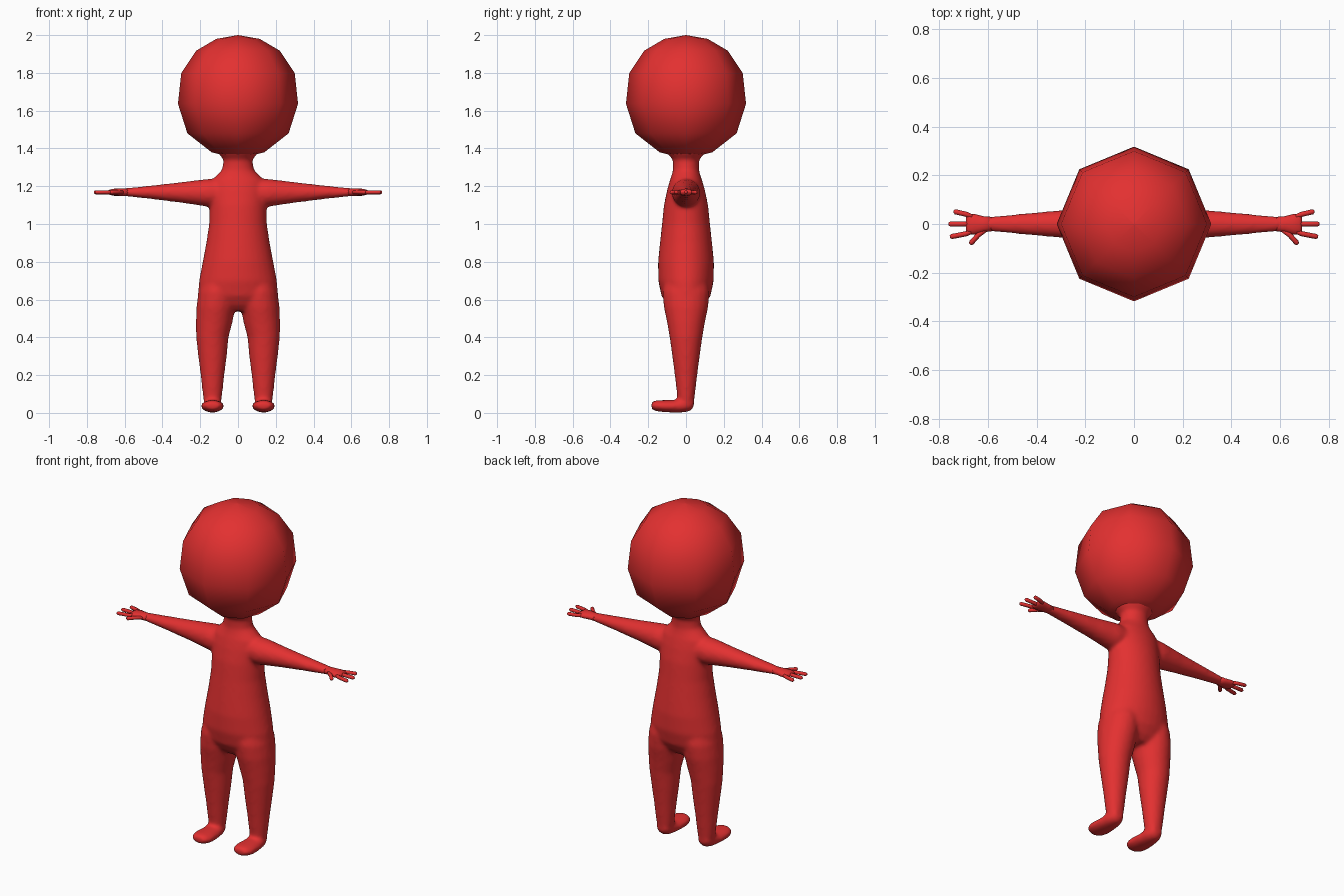
import bpy, bmesh, math
from mathutils import Vector

if "Cube" in bpy.data.objects:
    bpy.data.objects.remove(bpy.data.objects["Cube"])

red = bpy.data.materials.new("red")
red.diffuse_color = (0.77, 0.03, 0.03, 1)
red.use_nodes = True
red.node_tree.nodes["Principled BSDF"].inputs["Base Color"].default_value = red.diffuse_color


def loft(bm, axis, sections, sides=20, side=1):
    """Elliptical tube; each section is (x, y, z, half width, half height)."""
    rings = []
    for x, y, z, a, b in sections:
        ring = []
        for i in range(sides):
            t = 2 * math.pi * i / sides
            u, v = a * math.cos(t), b * math.sin(t)
            off = {"x": (0, u, v), "y": (u, 0, v), "z": (u, v, 0)}[axis]
            ring.append(bm.verts.new((side * (x + off[0]), y + off[1], z + off[2])))
        rings.append(ring)
    for r, s in zip(rings, rings[1:]):
        for i in range(sides):
            j = (i + 1) % sides
            bm.faces.new((r[i], r[j], s[j], s[i]))
    bm.faces.new(rings[0])
    bm.faces.new(rings[-1])


def finger(bm, points, radius, side):
    """Round-tipped tube through points lying in the hand plane."""
    pts = [Vector((p[0], p[1], 1.168)) for p in points]
    last = pts[-1] - pts[-2]
    pts[-1:] = [pts[-1] - last.normalized() * radius * 0.7, pts[-1]]
    rings = []
    for k, p in enumerate(pts):
        d = (pts[min(k + 1, len(pts) - 1)] - pts[max(k - 1, 0)]).normalized()
        across = Vector((-d.y, d.x, 0))
        r = radius * (0.5 if k == len(pts) - 1 else 1)
        ring = []
        for i in range(8):
            t = math.pi * i / 4
            q = p + across * r * math.cos(t) + Vector((0, 0, r * math.sin(t)))
            ring.append(bm.verts.new((side * q.x, q.y, q.z)))
        rings.append(ring)
    for a, b in zip(rings, rings[1:]):
        for i in range(8):
            j = (i + 1) % 8
            bm.faces.new((a[i], a[j], b[j], b[i]))
    bm.faces.new(rings[0])
    bm.faces.new(rings[-1])


def finish(bm, name):
    bmesh.ops.recalc_face_normals(bm, faces=bm.faces)
    for f in bm.faces:
        f.smooth = True
    mesh = bpy.data.meshes.new(name)
    bm.to_mesh(mesh)
    bm.free()
    mesh.materials.append(red)
    obj = bpy.data.objects.new(name, mesh)
    bpy.context.collection.objects.link(obj)
    return obj


# Head: eight-sided ball
bm = bmesh.new()
head = [(1.36, 0.06), (1.38, 0.14), (1.48, 0.268), (1.637, 0.318),
        (1.80, 0.30), (1.917, 0.222), (1.98, 0.115), (2.0, 0.001)]
loft(bm, "z", [(0, 0, z, r, r) for z, r in head], sides=8)
finish(bm, "head")

# Body: torso, legs, feet and arms fused into one soft skin
bm = bmesh.new()
torso = [(0.54, 0.15, 0.07), (0.57, 0.19, 0.10), (0.62, 0.213, 0.13),
         (0.70, 0.206, 0.147), (0.80, 0.187, 0.148), (0.90, 0.168, 0.138),
         (1.00, 0.153, 0.127), (1.10, 0.150, 0.117), (1.18, 0.150, 0.100),
         (1.23, 0.140, 0.086), (1.255, 0.115, 0.077), (1.285, 0.085, 0.069),
         (1.34, 0.076, 0.070), (1.375, 0.105, 0.10), (1.41, 0.12, 0.12)]
loft(bm, "z", [(0, 0, z, a, b) for z, a, b in torso], sides=32)

leg = [(0.035, 0.135, 0.040, 0.038), (0.08, 0.135, 0.050, 0.046),
       (0.20, 0.135, 0.063, 0.060), (0.30, 0.135, 0.076, 0.073),
       (0.40, 0.136, 0.086, 0.087), (0.48, 0.126, 0.097, 0.101),
       (0.56, 0.117, 0.103, 0.118), (0.64, 0.108, 0.102, 0.125),
       (0.72, 0.100, 0.085, 0.110)]
foot = [(0.042, 0.055, 0.024, 0.022), (0.025, 0.046, 0.040, 0.036),
        (-0.01, 0.040, 0.051, 0.038), (-0.06, 0.035, 0.057, 0.034),
        (-0.12, 0.036, 0.063, 0.032), (-0.16, 0.038, 0.055, 0.029),
        (-0.183, 0.039, 0.034, 0.019)]
arm = [(0.05, 1.165, 0.070, 0.075), (0.16, 1.165, 0.075, 0.074),
       (0.21, 1.166, 0.068, 0.067), (0.30, 1.167, 0.057, 0.055),
       (0.45, 1.168, 0.044, 0.037), (0.59, 1.168, 0.031, 0.022),
       (0.62, 1.168, 0.031, 0.021)]
for s in (1, -1):
    loft(bm, "z", [(x, 0, z, a, b) for z, x, a, b in leg], side=s)
    loft(bm, "y", [(0.135, y, z, a, b) for y, z, a, b in foot], side=s)
    loft(bm, "x", [(x, 0, z, a, b) for x, z, a, b in arm], side=s)
body = finish(bm, "body")
fuse = body.modifiers.new("fuse", "REMESH")
fuse.mode = "VOXEL"
fuse.voxel_size = 0.01
fuse.use_smooth_shade = True
soften = body.modifiers.new("soften", "SMOOTH")
soften.factor = 0.5
soften.iterations = 10

# Hands: flat palm, three fingers and a thumb
palm = [(0.57, 0, 0.028, 0.020), (0.62, -0.001, 0.033, 0.020),
        (0.655, -0.001, 0.042, 0.019), (0.68, -0.001, 0.042, 0.014),
        (0.69, -0.001, 0.034, 0.008)]
fingers = [[(0.65, 0.022), (0.69, 0.040), (0.742, 0.052)],
           [(0.65, 0.0), (0.70, 0.0), (0.763, 0.0)],
           [(0.65, -0.022), (0.69, -0.040), (0.757, -0.053)],
           [(0.60, -0.015), (0.640, -0.045), (0.674, -0.083)]]
for s, label in ((1, "right_hand"), (-1, "left_hand")):
    bm = bmesh.new()
    loft(bm, "x", [(x, y, 1.168, a, b) for x, y, a, b in palm], sides=12, side=s)
    for pts in fingers:
        finger(bm, pts, 0.0105, s)
    finish(bm, label)
